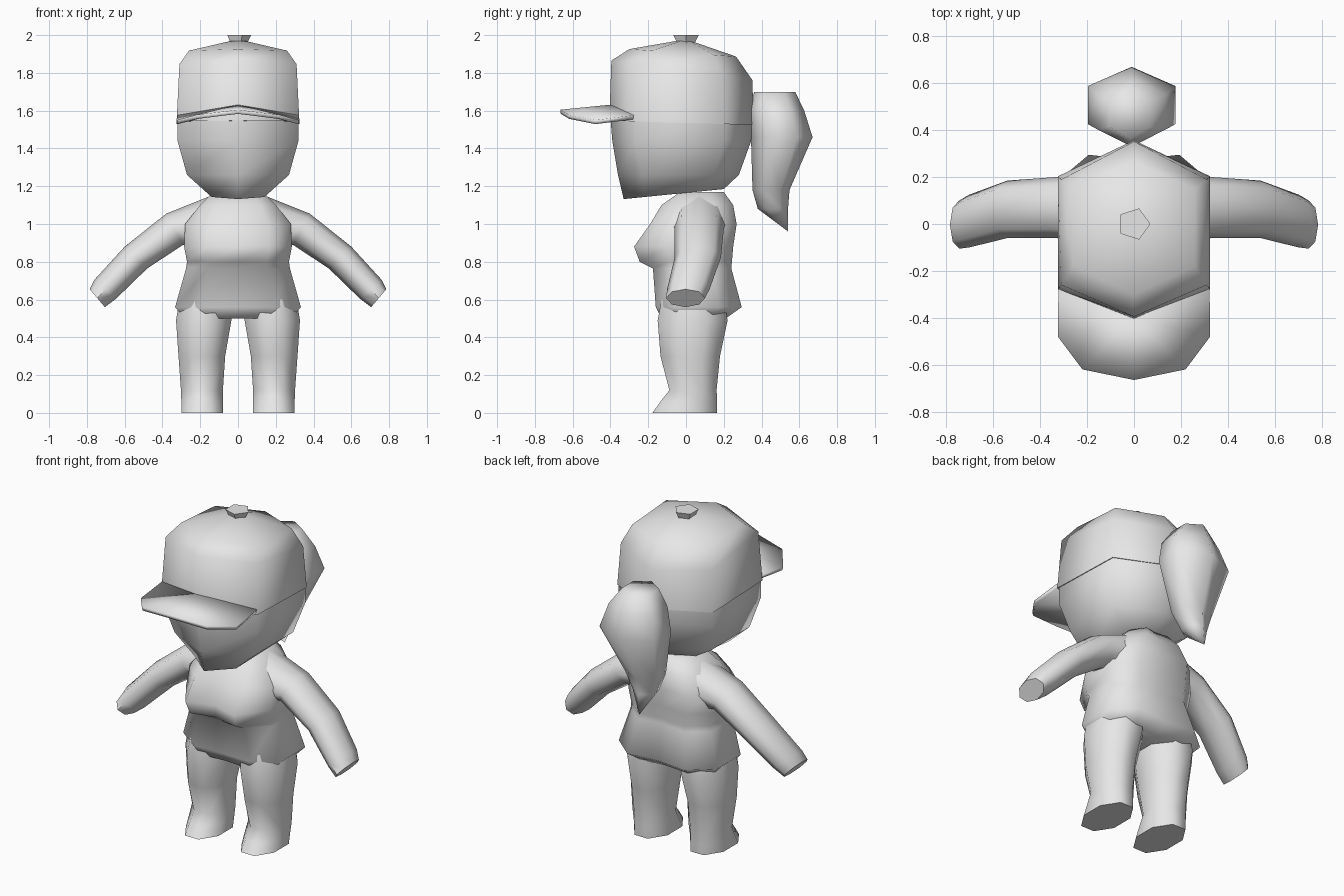
import bpy
import bmesh
from math import cos, sin, pi, radians
from mathutils import Vector

cube = bpy.data.objects.get("Cube")
if cube:
    bpy.data.objects.remove(cube, do_unlink=True)

GREY = (0.8, 0.8, 0.8, 1.0)
clay = bpy.data.materials.new("plain_grey")
clay.use_nodes = True
clay.diffuse_color = GREY
for node in clay.node_tree.nodes:
    if node.type == 'BSDF_PRINCIPLED':
        node.inputs["Base Color"].default_value = GREY


def finish(name, bm, angle, mirrored=False):
    """Turn a bmesh into a shaded object, optionally mirrored across x."""
    bmesh.ops.remove_doubles(bm, verts=bm.verts, dist=0.0005)
    bmesh.ops.recalc_face_normals(bm, faces=bm.faces)
    mesh = bpy.data.meshes.new(name)
    bm.to_mesh(mesh)
    bm.free()
    mesh.shade_smooth()
    mesh.set_sharp_from_angle(angle=radians(angle))
    mesh.materials.append(clay)
    obj = bpy.data.objects.new(name, mesh)
    bpy.context.scene.collection.objects.link(obj)
    if mirrored:
        mirror = obj.modifiers.new("mirror", 'MIRROR')
        mirror.use_mirror_merge = False
    return obj


def loft(name, rings, angle=80, mirrored=False):
    """Skin a list of equal-length point rings and close both ends."""
    bm = bmesh.new()
    loops = [[bm.verts.new(p) for p in ring] for ring in rings]
    count = len(loops[0])
    for low, high in zip(loops, loops[1:]):
        for i in range(count):
            j = (i + 1) % count
            bm.faces.new((low[i], low[j], high[j], high[i]))
    bm.faces.new(loops[0][::-1])
    bm.faces.new(loops[-1])
    return finish(name, bm, angle, mirrored)


def oval(centre, axis_a, axis_b, sides, turn=0.0):
    """Polygon ring spanned by two half-axis vectors."""
    ring = []
    for i in range(sides):
        t = 2 * pi * i / sides + turn
        ring.append(Vector(centre) + Vector(axis_a) * cos(t) + Vector(axis_b) * sin(t))
    return ring


def symmetric(half):
    """Complete a half ring whose first and last points lie on x = 0."""
    return half + [(-x, y, z) for x, y, z in half[-2:0:-1]]


def head_ring(z, tilt, width, front, side_front, side_back, back):
    plan = [(0, front), (width, side_front), (width, side_back), (0, back)]
    return symmetric([(x, y, z + tilt * y) for x, y in plan])


def torso_ring(z, width, middle, front, back):
    plan = [(0, middle), (0.58 * width, front), (width, front * 0.35),
            (width, back * 0.6), (0.58 * width, back), (0, back * 0.93)]
    return symmetric([(x, y, z) for x, y in plan])


# Head: six-sided, tapering to a tilted chin
loft("head", [head_ring(*row) for row in (
    (1.165, 0.1, 0.14, -0.33, -0.22, 0.1, 0.2),
    (1.26, 0, 0.27, -0.36, -0.23, 0.15, 0.28),
    (1.44, 0, 0.32, -0.39, -0.27, 0.2, 0.345),
    (1.56, 0, 0.32, -0.4, -0.27, 0.2, 0.352))])

# Cap crown
loft("cap_crown", [head_ring(*row) for row in (
    (1.535, -0.03, 0.325, -0.406, -0.278, 0.203, 0.357),
    (1.81, -0.14, 0.31, -0.395, -0.26, 0.19, 0.352),
    (1.905, -0.07, 0.26, -0.3, -0.18, 0.15, 0.265),
    (1.978, 0, 0, 0, 0, 0, 0))])

# Cap button: five sides, wider at the top
loft("cap_button", [oval((0, 0, z), (r, 0, 0), (0, r, 0), 5)
                    for z, r in ((1.96, 0.05), (2.0, 0.07))], angle=30)

# Cap visor: folded sheet given thickness
bm = bmesh.new()
outline = [(0, -0.395, 1.632), (0.322, -0.26, 1.578), (0.325, -0.48, 1.55),
           (0.22, -0.62, 1.578), (0, -0.665, 1.605)]
for side in (1, -1):
    v = [bm.verts.new((side * x, y, z)) for x, y, z in outline]
    bm.faces.new((v[0], v[1], v[2], v[3]))
    bm.faces.new((v[0], v[3], v[4]))
visor = finish("cap_visor", bm, 30)
upward = visor.data.polygons[0].normal.z > 0
solid = visor.modifiers.new("thickness", 'SOLIDIFY')
solid.thickness = 0.022
solid.offset = -1 if upward else 1

# Ponytail: swelling, then curling out to a point
loft("ponytail", [oval((x, y, z), (rx, 0, 0), (0, ry, 0), 6, pi / 2)
                  for z, x, y, rx, ry in (
    (1.7, -0.02, 0.47, 0.1, 0.108),
    (1.6, -0.01, 0.478, 0.17, 0.148),
    (1.46, -0.01, 0.507, 0.215, 0.163),
    (1.18, -0.04, 0.45, 0.12, 0.098),
    (1.08, -0.05, 0.46, 0.07, 0.08),
    (0.96, -0.06, 0.54, 0, 0))])

# Torso from hips to neck, with bust and seat
loft("torso", [torso_ring(*row) for row in (
    (0.5, 0.28, -0.12, -0.13, 0.21),
    (0.56, 0.333, -0.155, -0.16, 0.295),
    (0.765, 0.275, -0.17, -0.175, 0.24),
    (0.8, 0.27, -0.21, -0.245, 0.243),
    (0.88, 0.285, -0.225, -0.275, 0.25),
    (1.0, 0.28, -0.17, -0.19, 0.268),
    (1.1, 0.2, -0.12, -0.13, 0.25),
    (1.17, 0.13, -0.03, -0.03, 0.2))])

# Arms: each ring spans an upper and a lower outline point
arm_rings = []
for top_x, top_z, low_x, low_z, front, back in (
        (0.13, 1.155, 0.2, 0.86, -0.07, 0.21),
        (0.38, 1.055, 0.29, 0.89, -0.06, 0.2),
        (0.6, 0.88, 0.48, 0.765, -0.06, 0.185),
        (0.76, 0.705, 0.645, 0.605, -0.1, 0.125),
        (0.785, 0.655, 0.705, 0.56, -0.105, 0.1)):
    middle = ((top_x + low_x) / 2, (front + back) / 2, (top_z + low_z) / 2)
    up = ((top_x - low_x) / 2, 0, (top_z - low_z) / 2)
    arm_rings.append(oval(middle, up, (0, (back - front) / 2, 0), 8))
loft("arms", arm_rings, angle=65, mirrored=True)

# Legs with rounded feet
leg_rings = []
for z, inner, outer, front, back in (
        (0.6, 0.03, 0.31, -0.13, 0.2),
        (0.49, 0.035, 0.328, -0.15, 0.22),
        (0.3, 0.068, 0.315, -0.135, 0.18),
        (0.12, 0.08, 0.302, -0.088, 0.162),
        (0.06, 0.08, 0.3, -0.135, 0.165),
        (0, 0.08, 0.3, -0.178, 0.165)):
    grow = 0.5 / cos(pi / 8)
    leg_rings.append(oval(((inner + outer) / 2, (front + back) / 2, z),
                          ((outer - inner) * grow, 0, 0),
                          (0, (back - front) * grow, 0), 8, pi / 8))
loft("legs", leg_rings, angle=65, mirrored=True)
